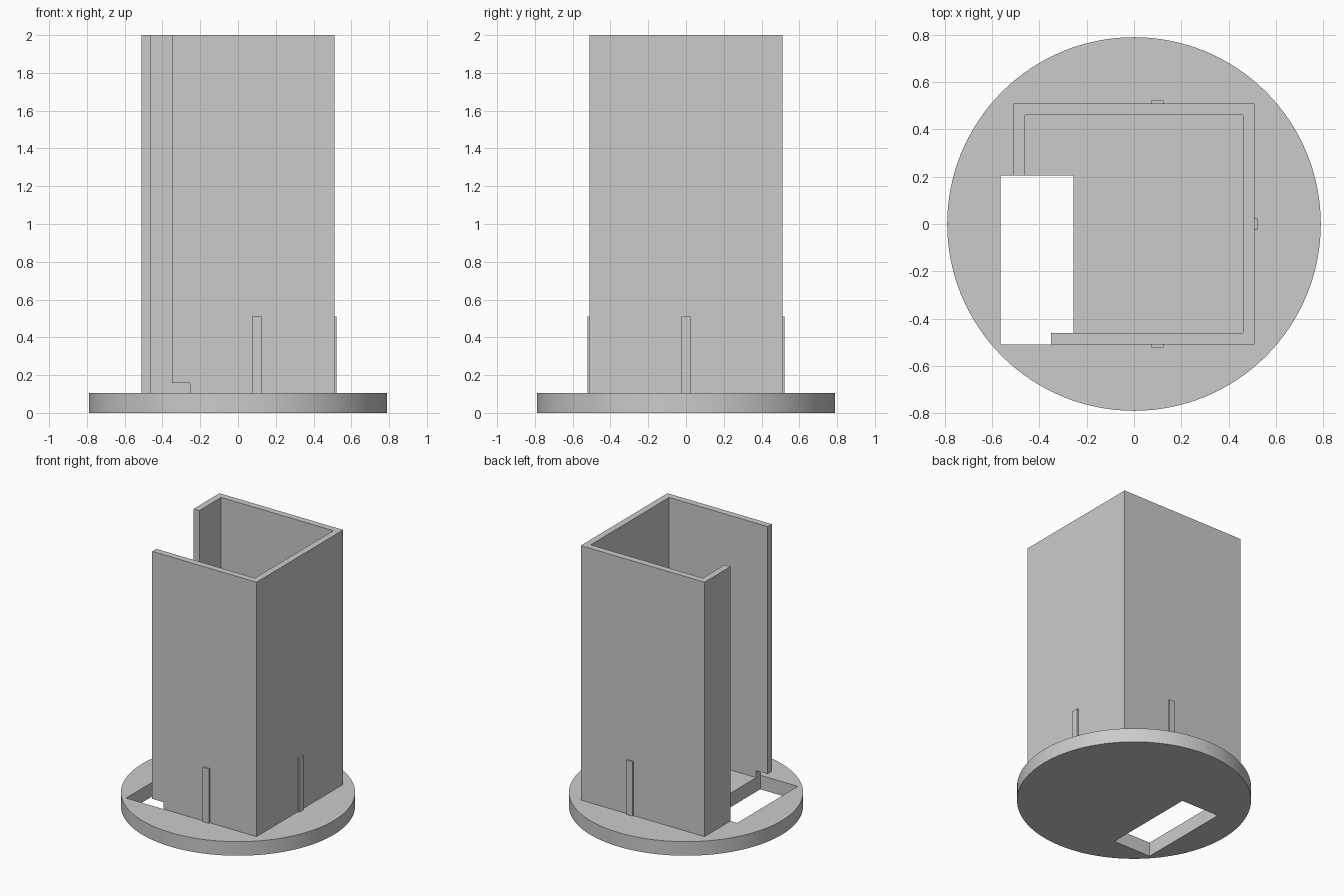
import bpy
import bmesh
from mathutils import Matrix, Vector

cube = bpy.data.objects.get("Cube")
if cube:
    bpy.data.objects.remove(cube, do_unlink=True)

GREY = (0.6, 0.6, 0.6, 1.0)
mat = bpy.data.materials.new("plain grey")
mat.use_nodes = True
mat.diffuse_color = GREY
mat.node_tree.nodes["Principled BSDF"].inputs["Base Color"].default_value = GREY

BASE_R, BASE_TOP = 0.79, 0.105
HALF, INNER, TOP = 0.51, 0.462, 2.0
SLOT_X0, SLOT_X1, SLOT_Y1 = -0.565, -0.255, 0.205
FRONT_EDGE, NOTCH_TOP = -0.35, 0.157


def make_object(name, bm):
    bmesh.ops.recalc_face_normals(bm, faces=bm.faces)
    mesh = bpy.data.meshes.new(name)
    bm.to_mesh(mesh)
    bm.free()
    mesh.materials.append(mat)
    obj = bpy.data.objects.new(name, mesh)
    bpy.context.collection.objects.link(obj)
    return obj


def box(name, low, high):
    low, high = Vector(low), Vector(high)
    bm = bmesh.new()
    bmesh.ops.create_cube(bm, size=1, matrix=Matrix.Translation((low + high) / 2)
                          @ Matrix.Diagonal((*(high - low), 1)))
    return make_object(name, bm)


def extrude(name, profile, z0, z1):
    bm = bmesh.new()
    face = bm.faces.new([bm.verts.new((x, y, z0)) for x, y in profile])
    new = bmesh.ops.extrude_face_region(bm, geom=[face], use_keep_orig=True)["geom"]
    verts = [v for v in new if isinstance(v, bmesh.types.BMVert)]
    bmesh.ops.translate(bm, verts=verts, vec=(0, 0, z1 - z0))
    return make_object(name, bm)


def cut(obj, cutter):
    cutter.hide_render = True
    mod = obj.modifiers.new("cut", 'BOOLEAN')
    mod.operation, mod.solver, mod.object = 'DIFFERENCE', 'EXACT', cutter
    bpy.ops.object.select_all(action='DESELECT')
    bpy.context.view_layer.objects.active = obj
    obj.select_set(True)
    bpy.ops.object.modifier_apply(modifier=mod.name)
    bpy.data.objects.remove(cutter, do_unlink=True)


# Round base with a rectangular opening right through it
bm = bmesh.new()
bmesh.ops.create_cone(bm, cap_ends=True, segments=128, radius1=BASE_R, radius2=BASE_R,
                      depth=BASE_TOP, matrix=Matrix.Translation((0, 0, BASE_TOP / 2)))
base = make_object("round_base", bm)
cut(base, box("slot_cutter", (SLOT_X0, -HALF, -0.1), (SLOT_X1, SLOT_Y1, 0.3)))
bpy.ops.object.shade_smooth_by_angle()

# Square tower wall, open at one corner
wall = extrude("tower_wall", [
    (FRONT_EDGE, -HALF), (HALF, -HALF), (HALF, HALF), (-HALF, HALF),
    (-HALF, SLOT_Y1), (-INNER, SLOT_Y1), (-INNER, INNER), (INNER, INNER),
    (INNER, -INNER), (FRONT_EDGE, -INNER)], BASE_TOP, TOP)

# Low notch in the front wall above the opening
cut(wall, box("notch_cutter", (FRONT_EDGE - 0.1, -0.6, 0), (SLOT_X1, -0.4, NOTCH_TOP)))

# Thin ribs at the foot of three walls
RIB_TOP, RIB_OUT, RIB_HALF, RIB_X = 0.51, 0.522, 0.025, 0.1
for name, side in (("front_rib", -1), ("back_rib", 1)):
    ys = sorted((side * INNER, side * RIB_OUT))
    ys = sorted((side * (HALF - 0.01), side * RIB_OUT))
    box(name, (RIB_X - RIB_HALF, ys[0], BASE_TOP), (RIB_X + RIB_HALF, ys[1], RIB_TOP))
box("left_rib", (HALF - 0.01, -RIB_HALF, BASE_TOP), (RIB_OUT, RIB_HALF, RIB_TOP))
